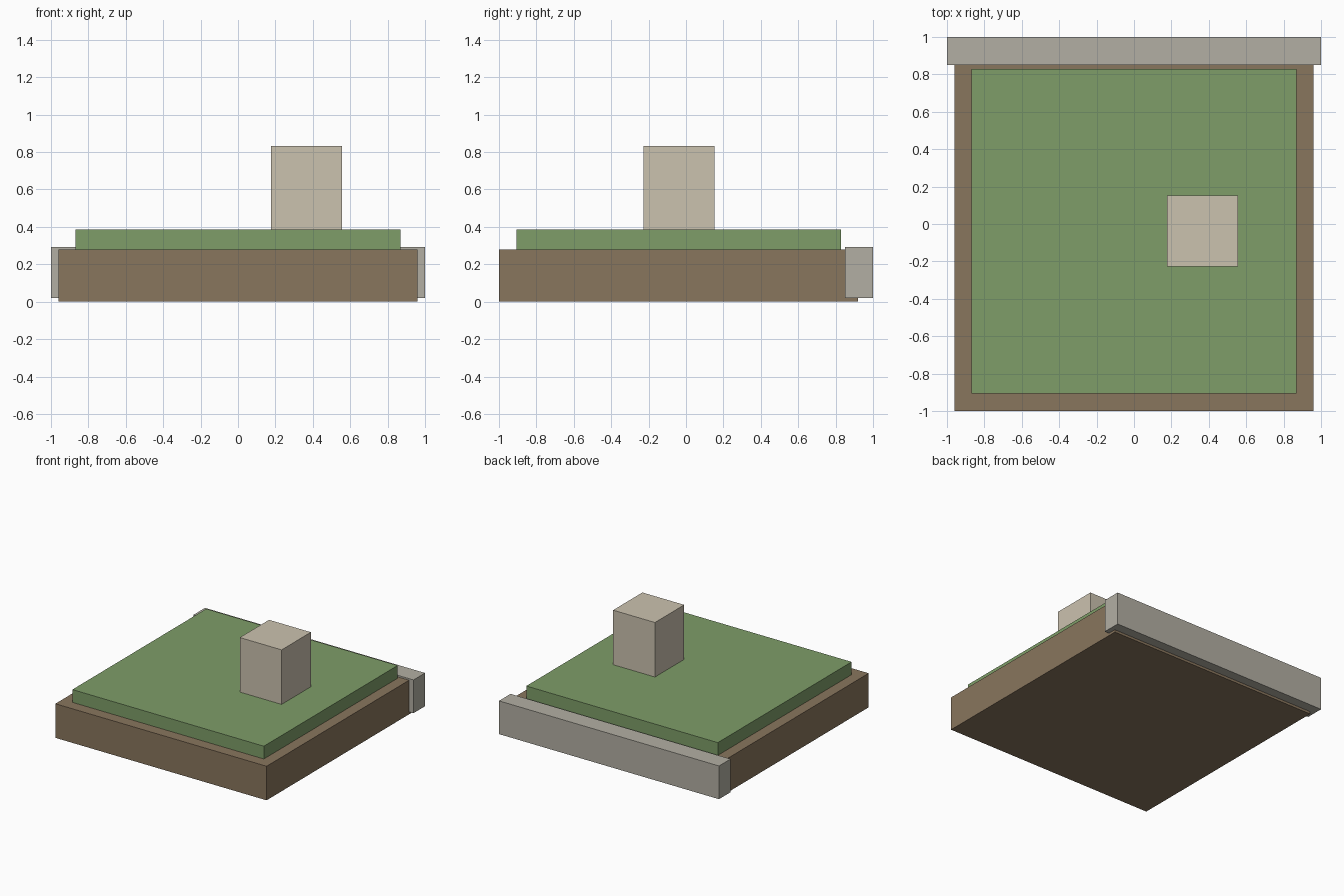
import bpy

if "Cube" in bpy.data.objects:
    bpy.data.objects.remove(bpy.data.objects["Cube"])


def material(name, color):
    m = bpy.data.materials.new(name)
    m.diffuse_color = (*color, 1)
    m.use_nodes = True
    m.node_tree.nodes["Principled BSDF"].inputs["Base Color"].default_value = m.diffuse_color
    return m


def box(name, lo, hi, mat):
    """Axis-aligned box between two corners."""
    centre = [(a + b) / 2 for a, b in zip(lo, hi)]
    bpy.ops.mesh.primitive_cube_add(size=1, location=centre)
    ob = bpy.context.object
    ob.name = name
    ob.scale = [b - a for a, b in zip(lo, hi)]
    bpy.ops.object.transform_apply(location=False, rotation=False, scale=True)
    ob.data.materials.append(mat)
    return ob


earth = material("earth", (0.25, 0.18, 0.11))
grass = material("grass", (0.21, 0.34, 0.14))
kerb_stone = material("kerb_stone", (0.45, 0.43, 0.37))
pale_stone = material("pale_stone", (0.60, 0.54, 0.43))

# Square soil slab with a smaller turf layer on top
box("soil_base", (-0.96, -1.0, 0.0), (0.96, 0.92, 0.28), earth)
box("grass_top", (-0.87, -0.907, 0.28), (0.87, 0.83, 0.385), grass)

# Stone kerb along the back edge, lifted slightly off the ground
box("back_kerb", (-1.0, 0.85, 0.02), (1.0, 1.0, 0.293), kerb_stone)

# Block standing on the grass
box("stone_block", (0.176, -0.228, 0.385), (0.556, 0.152, 0.833), pale_stone)
